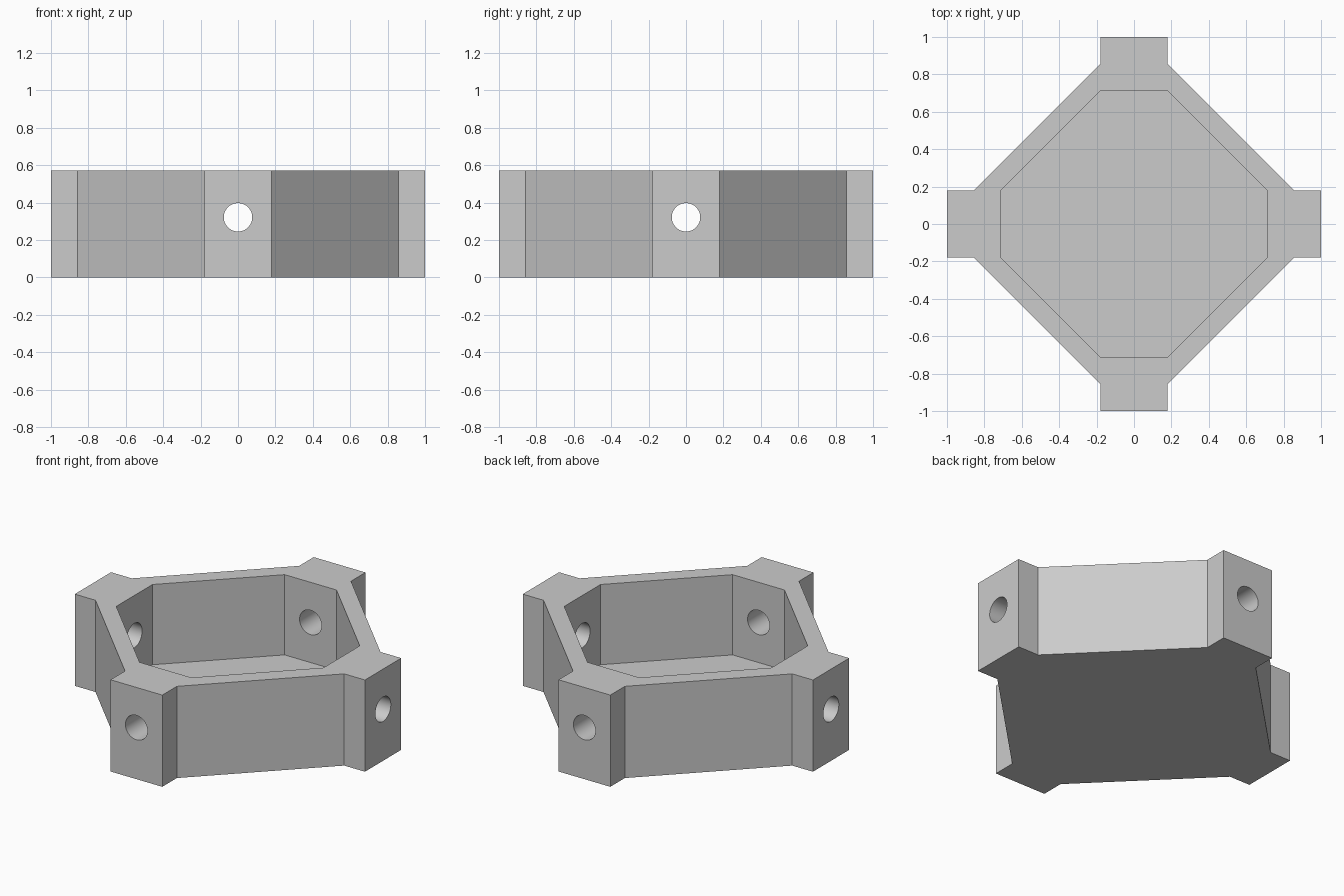
import bpy, math
from mathutils import Matrix, Vector

cube = bpy.data.objects.get("Cube")
if cube:
    bpy.data.objects.remove(cube, do_unlink=True)

UNIT = 1 / 14                    # floor thickness sets the module
HEIGHT = 8 * UNIT
FLOOR = UNIT
HALF_LUG = 2.5 * UNIT
HOLE_RADIUS = 0.076

grey = bpy.data.materials.new("light_grey")
grey.use_nodes = True
grey.diffuse_color = (0.6, 0.6, 0.6, 1)
grey.node_tree.nodes["Principled BSDF"].inputs["Base Color"].default_value = (0.6, 0.6, 0.6, 1)


def four_way(points):
    """Repeat one corner's outline points around the four quarters."""
    outline = []
    for k in range(4):
        turn = Matrix.Rotation(k * math.pi / 2, 3, "Z")
        outline += [(turn @ Vector((x, y, 0))).xy for x, y in points]
    return outline


def prism(name, outline, z0, z1):
    n = len(outline)
    verts = [(x, y, z) for z in (z0, z1) for x, y in outline]
    faces = [tuple(reversed(range(n))), tuple(range(n, 2 * n))]
    faces += [(i, (i + 1) % n, n + (i + 1) % n, n + i) for i in range(n)]
    mesh = bpy.data.meshes.new(name)
    mesh.from_pydata(verts, [], faces)
    mesh.materials.append(grey)
    obj = bpy.data.objects.new(name, mesh)
    bpy.context.collection.objects.link(obj)
    return obj


def cut(target, cutter):
    cutter.hide_render = True
    mod = target.modifiers.new("cut", "BOOLEAN")
    mod.operation = "DIFFERENCE"
    mod.solver = "EXACT"
    mod.object = cutter
    bpy.ops.object.select_all(action="DESELECT")
    target.select_set(True)
    bpy.context.view_layer.objects.active = target
    bpy.ops.object.modifier_apply(modifier=mod.name)
    bpy.data.objects.remove(cutter, do_unlink=True)


# Tray body: diamond with a square lug on each corner
shoulder = 12 * UNIT
tray = prism("tray_body", four_way([(shoulder, -HALF_LUG), (1, -HALF_LUG),
                                    (1, HALF_LUG), (shoulder, HALF_LUG)]), 0, HEIGHT)

# Open octagonal pocket
pocket = 10 * UNIT
cut(tray, prism("pocket_cutter", four_way([(pocket, -HALF_LUG), (pocket, HALF_LUG)]),
                FLOOR, HEIGHT + 0.2))

# Round holes through opposite lugs
for angle in (0, math.pi / 2):
    bpy.ops.mesh.primitive_cylinder_add(
        vertices=48, radius=HOLE_RADIUS, depth=2.4,
        location=(0, 0, (FLOOR + HEIGHT) / 2), rotation=(math.pi / 2, 0, angle))
    hole = bpy.context.object
    hole.name = "hole_cutter"
    hole.data.materials.append(grey)
    cut(tray, hole)

# Smooth hole walls, crisp body edges
bpy.ops.object.select_all(action="DESELECT")
tray.select_set(True)
bpy.context.view_layer.objects.active = tray
bpy.ops.object.shade_smooth_by_angle(angle=math.radians(30))
